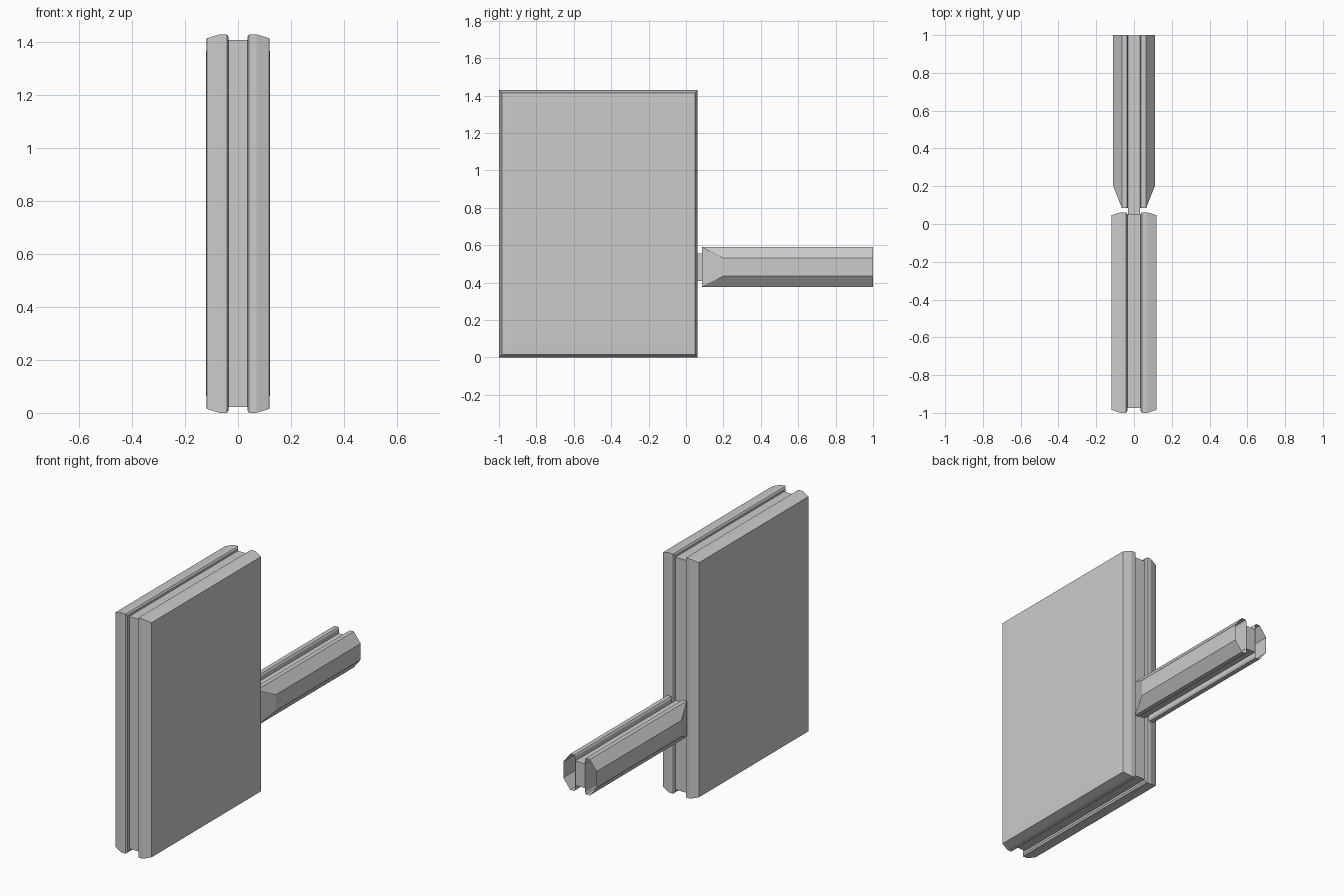
import bpy, bmesh

if "Cube" in bpy.data.objects:
    bpy.data.objects.remove(bpy.data.objects["Cube"])


def finish(name, bm):
    bmesh.ops.recalc_face_normals(bm, faces=bm.faces)
    me = bpy.data.meshes.new(name)
    bm.to_mesh(me)
    bm.free()
    ob = bpy.data.objects.new(name, me)
    bpy.context.collection.objects.link(ob)
    return ob


def loft(name, rings, cap_start=True, cap_end=True):
    """Skin a list of equal-length closed point rings."""
    bm = bmesh.new()
    loops = [[bm.verts.new(p) for p in r] for r in rings]
    n = len(loops[0])
    for a, b in zip(loops, loops[1:]):
        for i in range(n):
            j = (i + 1) % n
            bm.faces.new((a[i], a[j], b[j], b[i]))
    if cap_start:
        bm.faces.new(loops[0])
    if cap_end:
        bm.faces.new(loops[-1])
    return finish(name, bm)


def box(name, x, y0, y1, z0, z1):
    def ring(y):
        return [(-x, y, z0), (x, y, z0), (x, y, z1), (-x, y, z1)]
    return loft(name, [ring(y0), ring(y1)])


Y0, Y1, Z1 = -1.0, 0.062, 1.43


def slab_ring(x, d):
    return [(x, Y0 + d, d), (x, Y1 - d, d), (x, Y1 - d, Z1 - d), (x, Y0 + d, Z1 - d)]


def grip_ring(y, hx, hz):
    """Half-octagon grip section around z = 0.483."""
    half = [(0.032, 0.098), (0.038, 0.107), (0.064, 0.107), (hx, hz)]
    pts = half + [(x, -z) for x, z in reversed(half)]
    return [(x, y, 0.483 + z) for x, z in pts]


for side, s in (("right", 1), ("left", -1)):
    # Bevelled outer slab of the head with slightly raised panel
    slab = [(0.035, 0.01), (0.042, 0.0), (0.07, 0.0), (0.118, 0.015), (0.12, 0.065)]
    loft(side + "_slab", [[(s * x, y, z) for x, y, z in slab_ring(*p)] for p in slab])

    # Hollow handle scale, tapered at the head and open at the far end
    rings = [grip_ring(0.085, 0.0645, 0.106), grip_ring(0.2, 0.11, 0.048),
             grip_ring(1.0, 0.11, 0.048)]
    # keep the sloped nose: only the outer points move back to y = 0.2
    rings = [rings[0], [(s_x, y if s_x > 0.1 else 0.0855, z) for s_x, y, z in rings[1]], rings[2]]
    loft(side + "_grip", [[(s * x, y, z) for x, y, z in r] for r in rings], cap_end=False)

# Recessed core between the slabs, and the tang inside the grip
box("head_core", 0.036, -0.975, 0.05, 0.022, 1.408)
box("handle_core", 0.033, 0.04, 0.998, 0.41, 0.555)
